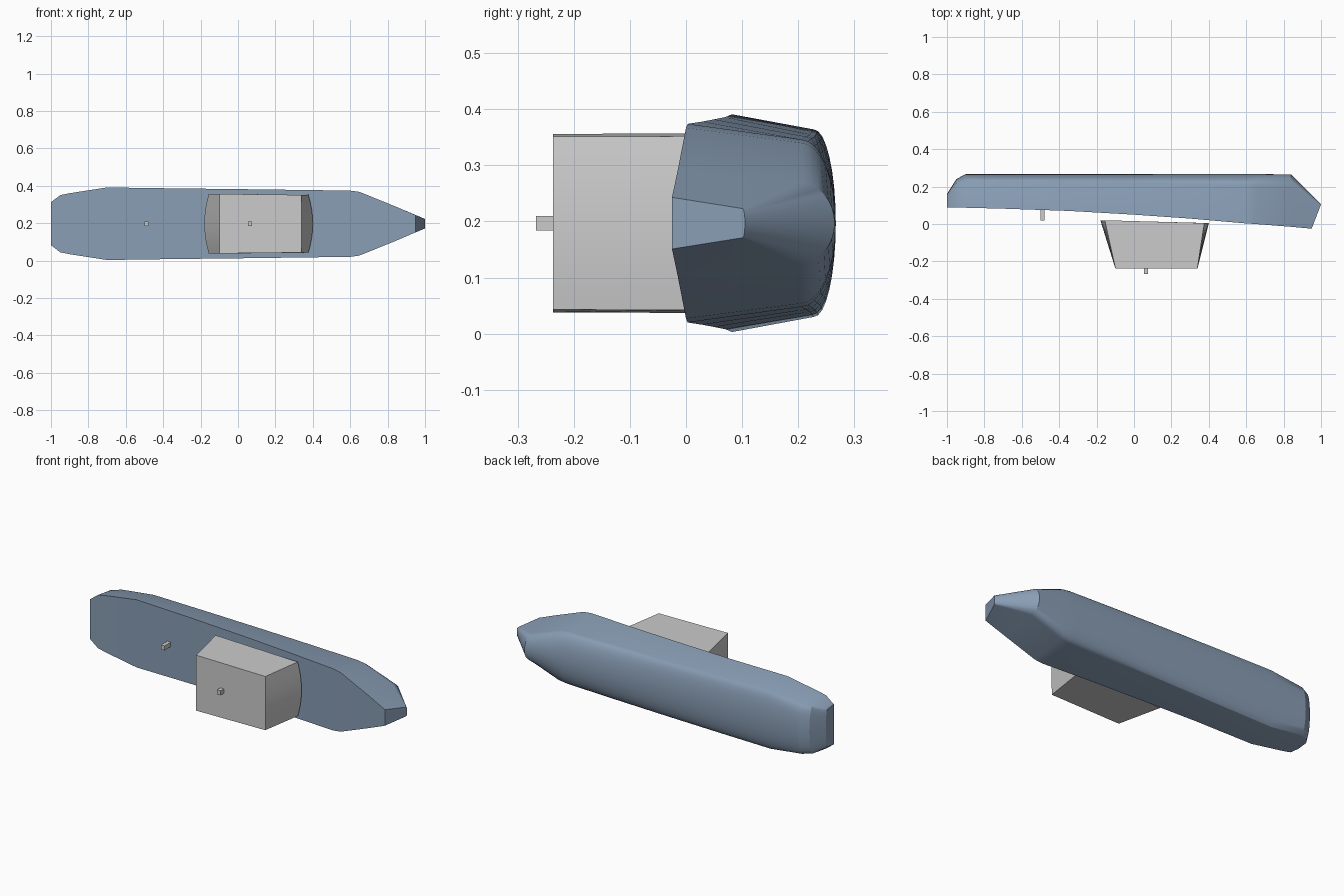
import bpy, bmesh, math

if "Cube" in bpy.data.objects:
    bpy.data.objects.remove(bpy.data.objects["Cube"])

ZC = 0.197  # centre line height of the boat lying on its side


def finish(name, bm, angle=30, color=None):
    bmesh.ops.recalc_face_normals(bm, faces=bm.faces[:])
    me = bpy.data.meshes.new(name)
    bm.to_mesh(me)
    bm.free()
    ob = bpy.data.objects.new(name, me)
    bpy.context.collection.objects.link(ob)
    bpy.context.view_layer.objects.active = ob
    ob.select_set(True)
    bpy.ops.object.shade_smooth_by_angle(angle=math.radians(angle))
    ob.select_set(False)
    if color:
        mat = bpy.data.materials.new(name + "_paint")
        mat.diffuse_color = color
        mat.use_nodes = True
        mat.node_tree.nodes["Principled BSDF"].inputs["Base Color"].default_value = mat.diffuse_color
        me.materials.append(mat)
    return ob


def loft(bm, rings):
    vs = [[bm.verts.new(p) for p in r] for r in rings]
    n = len(vs[0])
    for a, b in zip(vs, vs[1:]):
        for i in range(n):
            j = (i + 1) % n
            bm.faces.new((a[i], a[j], b[j], b[i]))
    bm.faces.new(vs[0])
    bm.faces.new(vs[-1])


# Hull: deck x, keel x, deck y, deck half width, chine y, chine half width, keel y
sections = [
    (-1.00, -1.00, 0.089, 0.115, 0.150, 0.108, 0.160),
    (-0.95, -0.95, 0.088, 0.153, 0.210, 0.135, 0.240),
    (-0.90, -0.90, 0.087, 0.163, 0.230, 0.142, 0.267),
    (-0.70, -0.70, 0.082, 0.194, 0.228, 0.167, 0.267),
    (-0.35, -0.35, 0.070, 0.189, 0.225, 0.163, 0.267),
    (0.00, 0.00, 0.050, 0.185, 0.221, 0.158, 0.267),
    (0.30, 0.30, 0.029, 0.181, 0.214, 0.154, 0.267),
    (0.60, 0.60, 0.003, 0.177, 0.206, 0.149, 0.267),
    (0.65, 0.65, 0.000, 0.170, 0.205, 0.143, 0.267),
    (0.84, 0.84, -0.015, 0.093, 0.200, 0.073, 0.265),
    (0.95, 1.00, -0.025, 0.046, 0.101, 0.026, 0.105),
]
ARC = 16


def section(xd, xk, yd, hd, yc, hc, yk):
    pts = [(yd, hd)]
    for i in range(ARC + 1):
        a = math.pi * i / ARC
        pts.append((yc + (yk - yc) * math.sin(a), hc * math.cos(a)))
    pts.append((yd, -hd))
    return [(xd + (xk - xd) * (y - yd) / (yk - yd), y, ZC + h) for y, h in pts]


bm = bmesh.new()
loft(bm, [section(*s) for s in sections])
finish("hull", bm, 25, (0.25, 0.34, 0.46, 1))

# Deckhouse: tapered block with bowed ends
N = 8


def house_ring(x0, x1, y0, y1, h0, h1, bow):
    left, right = [], []
    for i in range(N + 1):
        t = 2 * i / N - 1
        b = bow * t * t
        left.append((x0 + b, y0, ZC + h0 * t))
        right.append((x1 - b, y1, ZC - h1 * t))
    return left + right


bm = bmesh.new()
loft(bm, [
    house_ring(-0.18, 0.40, 0.020, 0.005, 0.160, 0.155, 0.024),
    house_ring(-0.10, 0.34, -0.237, -0.237, 0.159, 0.154, 0.001),
])
finish("deckhouse", bm, 30)


# Small square posts on the deck and deckhouse roof
def post(name, x, y0, y1, s=0.026):
    bm = bmesh.new()
    bmesh.ops.create_cube(bm, size=1)
    for v in bm.verts:
        v.co = (x + v.co.x * s * 0.85, (y0 + y1) / 2 + v.co.y * (y1 - y0), ZC + v.co.z * s)
    finish(name, bm)


post("deck_post", -0.49, 0.018, 0.085)
post("roof_post", 0.065, -0.267, -0.230)
